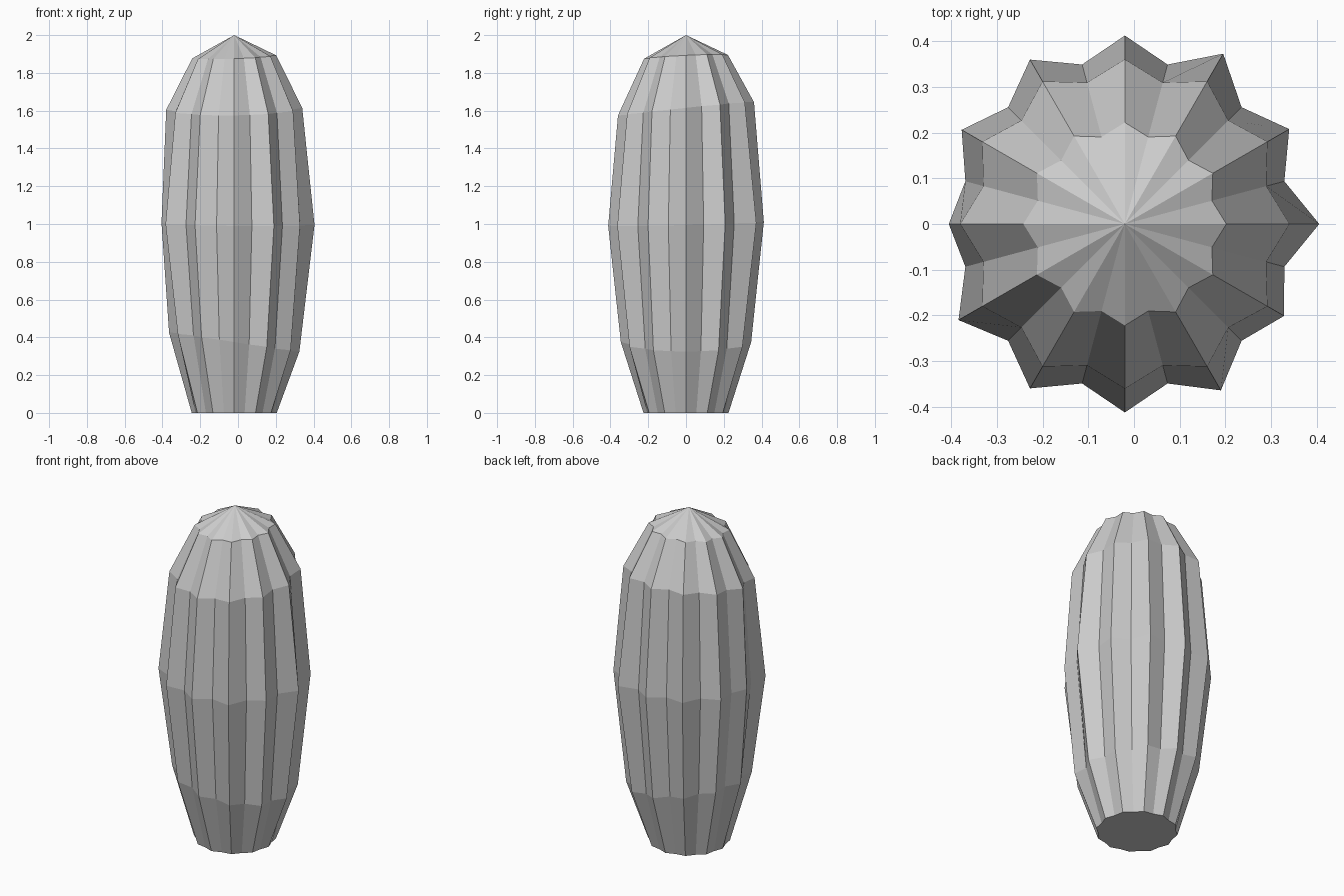
import bpy, bmesh
from math import cos, sin, radians

cube = bpy.data.objects.get("Cube")
if cube:
    bpy.data.objects.remove(cube, do_unlink=True)

RIBS = 12
AXIS_X = -0.02

# Each ring: height, ridge radius, groove radius, tilt along x, tilt along y
RINGS = [
    (0.0, 0.225, 0.212, 0.0, 0.0),
    (0.375, 0.345, 0.305, -0.05, 0.0),
    (1.0, 0.412, 0.361, -0.005, 0.01),
    (1.61, 0.36, 0.32, 0.005, 0.035),
    (1.885, 0.222, 0.197, 0.008, 0.01),
]
# Small hand-shaped unevenness of the ridges, counter-clockwise from +x
UNEVEN = [0.013, 0.003, 0.018, 0, 0.003, 0, -0.027, 0.008, 0.003, 0, 0.008, -0.01]

grey = bpy.data.materials.new("plain grey")
grey.use_nodes = True
colour = (0.6, 0.6, 0.6, 1)
grey.diffuse_color = colour
grey.node_tree.nodes["Principled BSDF"].inputs["Base Color"].default_value = colour


def star_ring(bm, index, z, ridge, groove, tilt_x, tilt_y):
    """Add one closed star-shaped loop of alternating ridges and grooves."""
    loop = []
    for i in range(RIBS * 2):
        a = radians(180 * i / RIBS)
        r = groove if i % 2 else ridge
        if index == 2 and i % 2 == 0:
            r += UNEVEN[i // 2]
        height = z + tilt_x * cos(a) + tilt_y * sin(a)
        loop.append(bm.verts.new((AXIS_X + r * cos(a), r * sin(a), height)))
    return loop


# Ribbed column: stacked star rings, flat base, pointed crown
bm = bmesh.new()
loops = [star_ring(bm, i, *ring) for i, ring in enumerate(RINGS)]
count = RIBS * 2
for low, high in zip(loops, loops[1:]):
    for i in range(count):
        j = (i + 1) % count
        bm.faces.new((low[i], low[j], high[j], high[i]))
bm.faces.new(loops[0][::-1])
tip = bm.verts.new((AXIS_X, 0, 2))
for i in range(count):
    bm.faces.new((loops[-1][i], loops[-1][(i + 1) % count], tip))

mesh = bpy.data.meshes.new("ribbed_column")
bm.to_mesh(mesh)
bm.free()
mesh.materials.append(grey)
column = bpy.data.objects.new("ribbed_column", mesh)
bpy.context.collection.objects.link(column)
